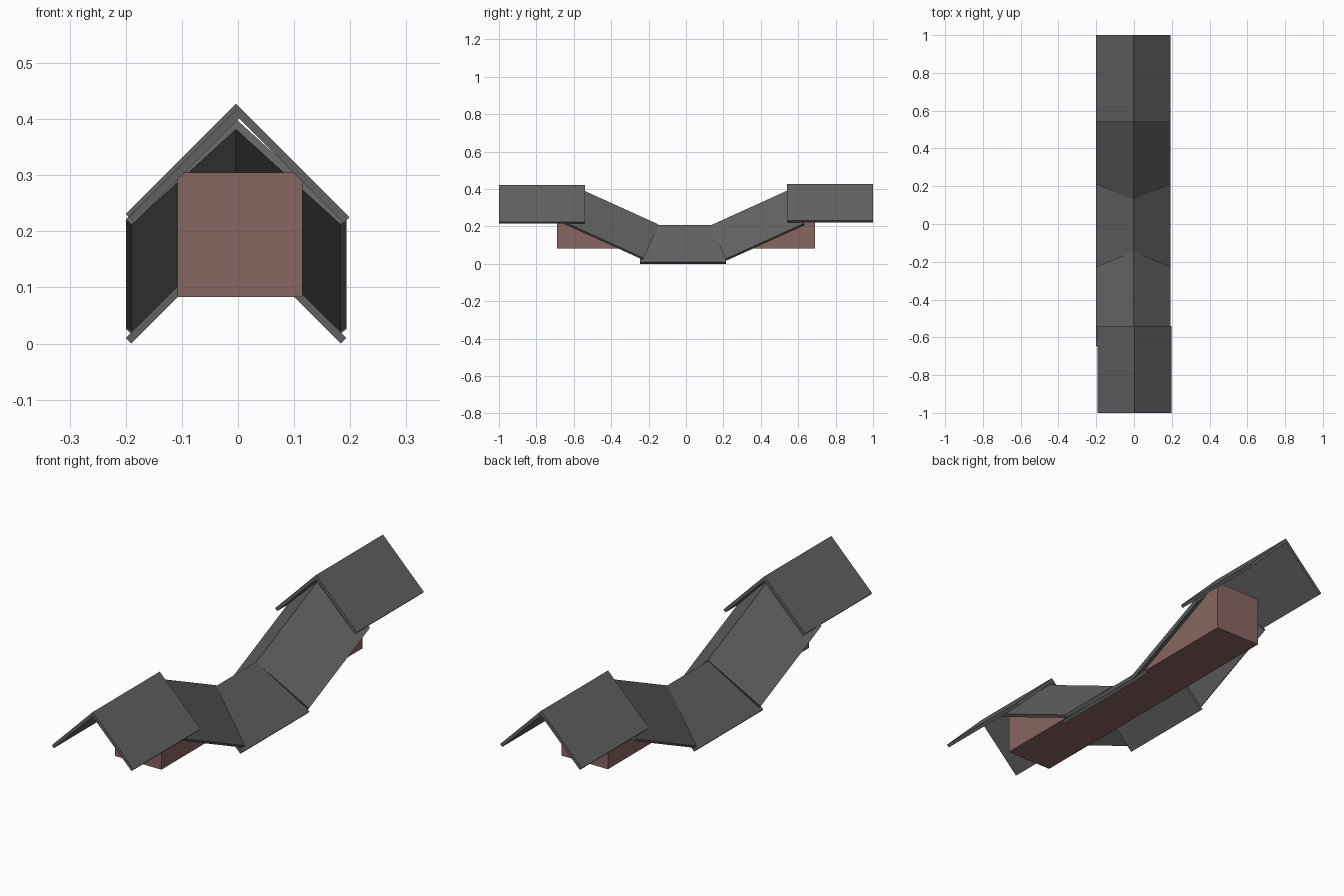
import bpy, bmesh, math
from mathutils import Vector, Matrix

if "Cube" in bpy.data.objects:
    bpy.data.objects.remove(bpy.data.objects["Cube"])


def material(name, rgb):
    m = bpy.data.materials.new(name)
    m.diffuse_color = (*rgb, 1)
    m.use_nodes = True
    m.node_tree.nodes["Principled BSDF"].inputs["Base Color"].default_value = m.diffuse_color
    return m


GREY = material("dark grey", (0.122, 0.122, 0.122))
RED = material("dusty red", (0.245, 0.133, 0.12))
TILT = math.radians(24.4)
HALF_W, LENGTH = 0.1965, 0.46   # panel half width and length
TOP, LIP = 0.2065, 0.01         # ridge height and half of the vertical thickness


def finish(name, bm, mat):
    bmesh.ops.recalc_face_normals(bm, faces=bm.faces)
    me = bpy.data.meshes.new(name)
    bm.to_mesh(me)
    bm.free()
    me.materials.append(mat)
    ob = bpy.data.objects.new(name, me)
    bpy.context.collection.objects.link(ob)
    return ob


def roof_panel(name, centre, tilt=0.0, length=LENGTH):
    """Folded gable sheet; centre is the middle of its bottom plane."""
    profile = [(-HALF_W, LIP), (0, TOP), (HALF_W, LIP),
               (HALF_W - LIP, 0), (0, TOP - 2 * LIP), (-HALF_W + LIP, 0)]
    bm = bmesh.new()
    a = [bm.verts.new((x, -length / 2, z)) for x, z in profile]
    b = [bm.verts.new((x, length / 2, z)) for x, z in profile]
    for i in range(6):
        j = (i + 1) % 6
        bm.faces.new((a[i], a[j], b[j], b[i]))
    for ring in (a, b):     # each end is two quads, one per slope
        bm.faces.new((ring[0], ring[1], ring[4], ring[5]))
        bm.faces.new((ring[1], ring[2], ring[3], ring[4]))
    placement = Matrix.Translation(centre) @ Matrix.Rotation(tilt, 4, 'X')
    bm.transform(placement)
    finish(name, bm, GREY)
    return placement


# Roof panels
front = roof_panel("front_roof", (0.002, -0.77, 0.215))
front_slope = roof_panel("front_slope_roof", (-0.0035, -0.44, 0.117), -TILT)
middle = roof_panel("middle_roof", (-0.0035, -0.015, 0))
back_slope = roof_panel("back_slope_roof", (-0.0035, 0.425, 0.112), TILT)
back = roof_panel("back_roof", (-0.0035, 0.77, 0.2205))


def beam(name, y0, y1, roofs):
    """Box trimmed to stay beneath the given roof panels."""
    bm = bmesh.new()
    bmesh.ops.create_cube(bm, size=1)
    bm.transform(Matrix.Translation((0.0035, (y0 + y1) / 2, 0.194))
                 @ Matrix.Diagonal((0.223, y1 - y0, 0.222, 1)))
    for m in roofs:
        point = m @ Vector((0, 0, TOP - 1.5 * LIP))
        for s in (-1, 1):
            normal = m.to_3x3() @ Vector((s, 0, 1)).normalized()
            bmesh.ops.bisect_plane(bm, geom=bm.verts[:] + bm.edges[:] + bm.faces[:],
                                   dist=1e-6, plane_co=point, plane_no=normal,
                                   clear_outer=True)
            bmesh.ops.holes_fill(bm, edges=[e for e in bm.edges if e.is_boundary], sides=0)
    finish(name, bm, RED)


# Supporting beam, trimmed beneath each part of the roof
beam("front_beam", -0.69, -0.19, (front_slope, front))
beam("middle_beam", -0.19, 0.19, (middle,))
beam("back_beam", 0.19, 0.69, (back_slope, back))
